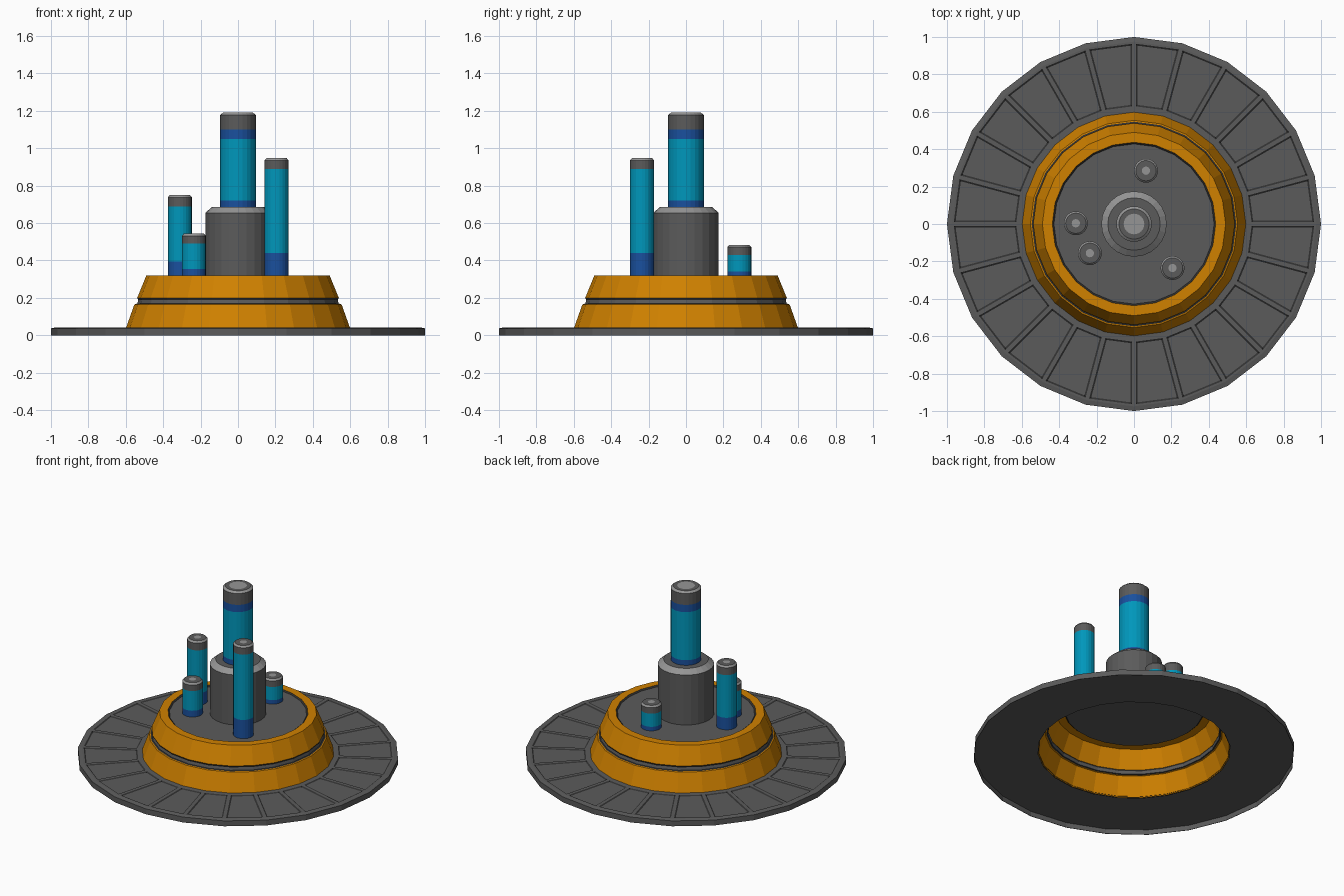
import bpy, bmesh, math

if "Cube" in bpy.data.objects:
    bpy.data.objects.remove(bpy.data.objects["Cube"], do_unlink=True)


def material(name, rgb):
    m = bpy.data.materials.new(name)
    m.use_nodes = True
    m.diffuse_color = (*rgb, 1)
    m.node_tree.nodes["Principled BSDF"].inputs["Base Color"].default_value = (*rgb, 1)
    return m


GREY, DARK, LIGHT, ORANGE, TEAL, BLUE = range(6)
MATS = [
    material("grey metal", (0.105, 0.105, 0.105)),
    material("dark seam", (0.03, 0.03, 0.03)),
    material("light metal", (0.3, 0.3, 0.3)),
    material("orange paint", (0.63, 0.22, 0)),
    material("teal glow", (0, 0.31, 0.5)),
    material("blue band", (0.01, 0.08, 0.34)),
]


def lathe(start, bands, sides):
    """Revolve a profile; each band is (radius, height, material)."""
    bm = bmesh.new()

    def ring(r, z):
        if r == 0:
            return [bm.verts.new((0, 0, z))] * sides
        steps = [math.tau * i / sides for i in range(sides)]
        return [bm.verts.new((r * math.cos(a), r * math.sin(a), z)) for a in steps]

    low = ring(*start)
    for r, z, mat in bands:
        high = ring(r, z)
        for i in range(sides):
            j = (i + 1) % sides
            corners = [low[i], low[j], high[j], high[i]]
            face = bm.faces.new(list(dict.fromkeys(corners)))
            face.material_index = mat
        low = high
    bm.normal_update()
    return bm


def finish(name, bm, x=0, y=0):
    mesh = bpy.data.meshes.new(name)
    bm.to_mesh(mesh)
    bm.free()
    for m in MATS:
        mesh.materials.append(m)
    obj = bpy.data.objects.new(name, mesh)
    obj.location = (x, y, 0)
    bpy.context.collection.objects.link(obj)


# Ground plate: thin sheet with a turned-down rim and sunken, seam-edged panels
plate = lathe((0.6, 0.034), [
    (0.997, 0.034, GREY), (0.997, 0, GREY), (1, 0, GREY), (1, 0.037, GREY),
    (0.975, 0.042, GREY), (0.62, 0.042, GREY), (0.595, 0.042, GREY)], 24)
panels = [f for f in plate.faces
          if f.normal.z > 0.9 and 0.7 < f.calc_center_median().xy.length < 0.9]
bmesh.ops.inset_individual(plate, faces=panels, thickness=0.01, use_even_offset=True)
seams = bmesh.ops.inset_individual(plate, faces=panels, thickness=0.009, depth=-0.005,
                                   use_even_offset=True)
for f in seams["faces"]:
    f.material_index = DARK
for f in panels:
    f.material_index = GREY
finish("ground_plate", plate)

# Sloped housing: thin shell with a groove round the middle and a floor on top
finish("housing", lathe((0.6, 0.036), [
    (0.554, 0.165, ORANGE), (0.547, 0.167, ORANGE), (0.538, 0.17, DARK),
    (0.534, 0.188, GREY), (0.539, 0.2, DARK), (0.49, 0.32, ORANGE),
    (0.437, 0.32, ORANGE), (0.428, 0.312, DARK), (0, 0.312, GREY)], 24))

# Central pedestal with a chamfered collar
finish("pedestal", lathe((0.175, 0.312), [
    (0.175, 0.655, GREY), (0.14, 0.685, LIGHT), (0, 0.685, GREY)], 24))


def column(name, x, y, r, base, bands, top, centre):
    """Banded post with a grey cap, chamfered rim and light centre."""
    profile = [(r, z, mat) for z, mat in bands]
    profile += [(r, top - 0.012, GREY), (r * 0.85, top, LIGHT),
                (centre, top, GREY), (0, top, LIGHT)]
    finish(name, lathe((r, base), profile, 24), x, y)


column("main_column", 0, 0, 0.095, 0.685,
       [(0.72, BLUE), (1.05, TEAL), (1.1, BLUE)], 1.19, 0.055)

# Smaller posts: position, top of blue, top of teal, full height
posts = {
    "front_left_post": (0.206, -0.235, 0.44, 0.888, 0.947),
    "right_post": (-0.311, 0.004, 0.395, 0.688, 0.75),
    "front_right_post": (-0.236, -0.156, 0.355, 0.49, 0.543),
    "back_post": (0.064, 0.285, 0.34, 0.43, 0.483),
}
for name, (x, y, blue, teal, top) in posts.items():
    column(name, x, y, 0.064, 0.312, [(blue, BLUE), (teal, TEAL)], top, 0.022)
